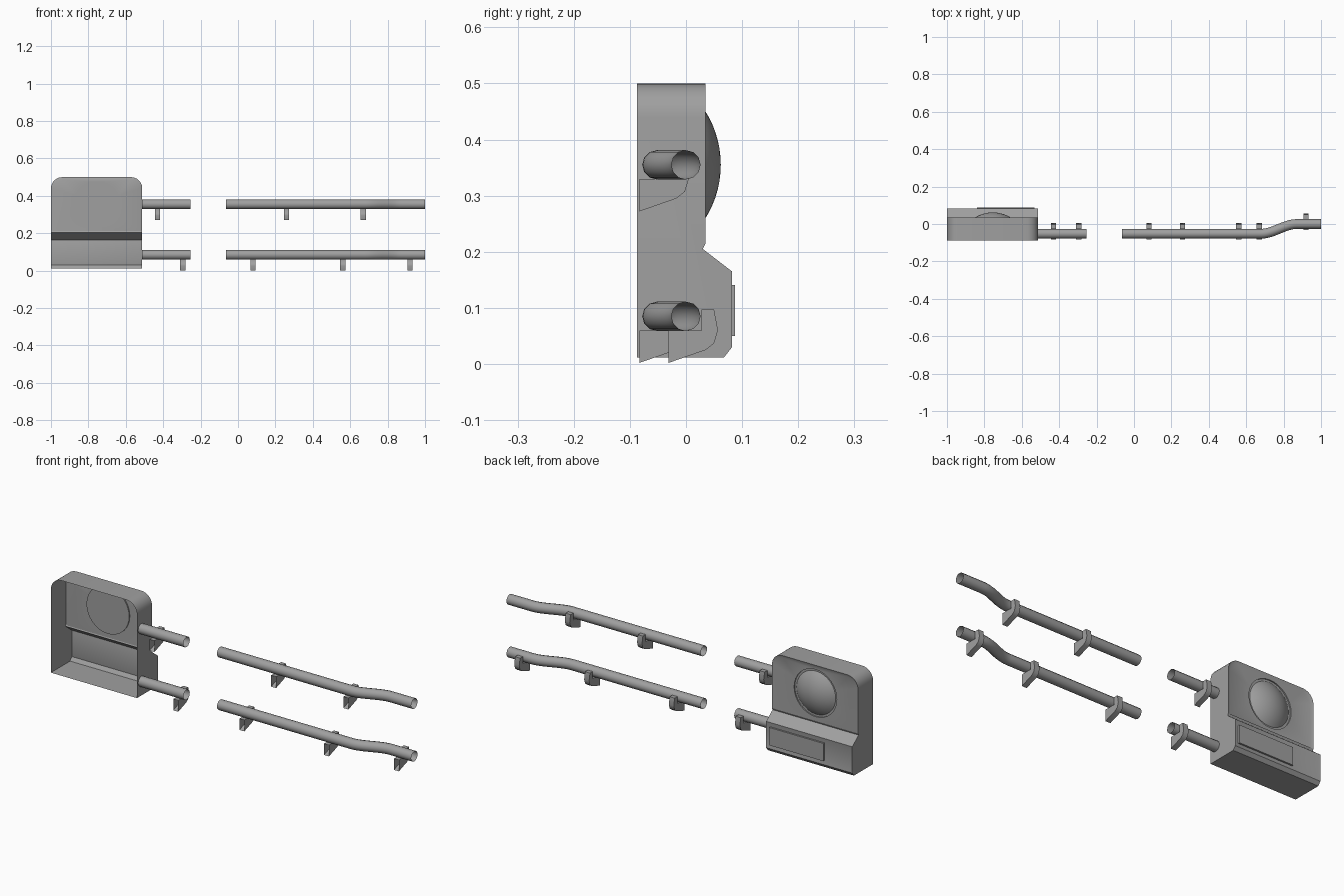
import bpy, bmesh, math
from mathutils import Matrix, Vector

cube = bpy.data.objects.get("Cube")
if cube:
    bpy.data.objects.remove(cube, do_unlink=True)

grey = bpy.data.materials.new("painted_metal_grey")
grey.use_nodes = True
colour = (0.35, 0.35, 0.35, 1)
grey.diffuse_color = colour
grey.node_tree.nodes["Principled BSDF"].inputs["Base Color"].default_value = colour


def smooth(obj):
    bpy.ops.object.select_all(action='DESELECT')
    obj.select_set(True)
    bpy.context.view_layer.objects.active = obj
    bpy.ops.object.shade_smooth_by_angle(angle=math.radians(35))


def finish(bm, name):
    mesh = bpy.data.meshes.new(name)
    bm.to_mesh(mesh)
    bm.free()
    mesh.materials.append(grey)
    obj = bpy.data.objects.new(name, mesh)
    bpy.context.collection.objects.link(obj)
    smooth(obj)
    return obj


def prism(profile, x0, x1):
    """Extrude a closed (y, z) profile along x."""
    bm = bmesh.new()
    face = bm.faces.new([bm.verts.new((x0, y, z)) for y, z in profile])
    new = bmesh.ops.extrude_face_region(bm, geom=[face])["geom"]
    verts = [v for v in new if isinstance(v, bmesh.types.BMVert)]
    bmesh.ops.translate(bm, verts=verts, vec=(x1 - x0, 0, 0))
    if len(bm.faces) == len(profile) + 1:
        bm.faces.new([v for v in bm.verts if v.co.x == x0])
    bmesh.ops.recalc_face_normals(bm, faces=bm.faces)
    return bm


def open_front(bm):
    """Remove the face that sits against the wall."""
    front = min(bm.faces, key=lambda f: f.calc_center_median().y)
    bmesh.ops.delete(bm, geom=[front], context='FACES')


# Housing: side profile with rounded top corners
LEFT, RIGHT, FRONT, BACK = -0.512, -1.0, -0.087, 0.035
lamp_x, lamp_z, lamp_floor = -0.755, 0.355, 0.024
bm = prism([(FRONT, 0.012), (0.068, 0.012), (0.082, 0.03), (0.082, 0.165),
            (0.03, 0.205), (BACK, 0.215), (BACK, 0.5), (FRONT, 0.5)], RIGHT, LEFT)
corners = [e for e in bm.edges if all(v.co.z > 0.49 for v in e.verts)
           and abs(e.verts[0].co.y - e.verts[1].co.y) > 0.05]
bmesh.ops.bevel(bm, geom=corners, offset=0.06, segments=6, profile=0.5, affect='EDGES')
bm.normal_update()

# Recessed upper and lower back panels
backs = [f for f in bm.faces if f.normal.y > 0.99]
upper = max(backs, key=lambda f: f.calc_center_median().z)
lower = min(backs, key=lambda f: f.calc_center_median().z)
bmesh.ops.inset_region(bm, faces=[upper], thickness=0.014, depth=-0.005, use_even_offset=True)
for v in upper.verts:
    if v.co.z < 0.25:
        v.co.z = 0.212
bmesh.ops.inset_region(bm, faces=[lower], thickness=0.014, depth=-0.004, use_even_offset=True)

# Round lamp seat cut into the upper panel
seat_y = upper.verts[0].co.y
border = list(upper.edges)
bmesh.ops.delete(bm, geom=[upper], context='FACES_ONLY')
turn = Matrix.Translation((lamp_x, seat_y, lamp_z)) @ Matrix.Rotation(math.pi / 2, 4, 'X')
ring = bmesh.ops.create_circle(bm, segments=32, radius=0.121, matrix=turn)["verts"]
rim = list({e for v in ring for e in v.link_edges})
bmesh.ops.triangle_fill(bm, edges=border + rim, use_beauty=True, normal=(0, 1, 0))
wall = bmesh.ops.extrude_edge_only(bm, edges=rim)["geom"]
inner = [v for v in wall if isinstance(v, bmesh.types.BMVert)]
for v in inner:
    v.co.y = lamp_floor
floor = [e for e in wall if isinstance(e, bmesh.types.BMEdge)
         and all(v in inner for v in e.verts)]
bmesh.ops.contextual_create(bm, geom=floor)
bmesh.ops.recalc_face_normals(bm, faces=bm.faces)
open_front(bm)
finish(bm, "housing")

# Lamp dome: shallow spherical cap spun round the y axis
bm = bmesh.new()
radius, tip = 0.18, 0.062
reach = math.acos(1 - (tip - lamp_floor) / radius)
verts = []
for i in range(9):
    a = reach * i / 8
    verts.append(bm.verts.new((lamp_x + radius * math.sin(a),
                               tip - radius * (1 - math.cos(a)), lamp_z)))
edges = [bm.edges.new(pair) for pair in zip(verts, verts[1:])]
bmesh.ops.spin(bm, geom=verts + edges, cent=(lamp_x, 0, lamp_z), axis=(0, 1, 0),
               angle=math.tau, steps=32)
bmesh.ops.remove_doubles(bm, verts=bm.verts, dist=0.0005)
bmesh.ops.recalc_face_normals(bm, faces=bm.faces)
if max(bm.faces, key=lambda f: f.calc_center_median().y).normal.y < 0:
    bmesh.ops.reverse_faces(bm, faces=bm.faces)
finish(bm, "lamp_dome")

# Raised cover plate on the lower panel
finish(prism([(0.078, 0.05), (0.087, 0.05), (0.087, 0.141), (0.078, 0.141)],
             -0.84, -0.532), "cover_plate")

# Pipes: open tubes, the long ones stepping away from the wall
PIPE_Y = -0.052
HEIGHTS = {"upper": 0.355, "lower": 0.085}


def pipe(name, points):
    curve = bpy.data.curves.new(name, 'CURVE')
    curve.dimensions = '3D'
    curve.bevel_depth = 0.026
    curve.bevel_resolution = 4
    spline = curve.splines.new('POLY')
    spline.points.add(len(points) - 1)
    for p, co in zip(spline.points, points):
        p.co = (*co, 1)
    curve.materials.append(grey)
    obj = bpy.data.objects.new(name, curve)
    bpy.context.collection.objects.link(obj)
    bpy.ops.object.select_all(action='DESELECT')
    obj.select_set(True)
    bpy.context.view_layer.objects.active = obj
    bpy.ops.object.convert(target='MESH')
    smooth(bpy.context.view_layer.objects.active)


for level, z in HEIGHTS.items():
    pipe(level + "_short_pipe", [(LEFT, PIPE_Y, z), (-0.255, PIPE_Y, z)])
    path = [(-0.065, PIPE_Y, z)]
    for i in range(13):
        t = i / 12
        path.append((0.68 + 0.19 * t, PIPE_Y * (1 - t * t * (3 - 2 * t)), z))
    path.append((1.0, 0, z))
    pipe(level + "_long_pipe", path)

# Hooked wall brackets, profile relative to the pipe centre
HOOK = [(-0.031, -0.083), (0.035, -0.06), (0.05, -0.048), (0.057, -0.025),
        (0.05, 0.012), (0.028, 0.012), (0.028, -0.025), (-0.031, -0.025)]
SPOTS = {"upper": [-0.43, 0.26, 0.67], "lower": [-0.295, 0.08, 0.56, 0.92]}
for level, spots in SPOTS.items():
    for n, x in enumerate(spots, 1):
        y = 0 if x > 0.87 else PIPE_Y
        bm = prism([(y + a, HEIGHTS[level] + b) for a, b in HOOK], x - 0.014, x + 0.014)
        open_front(bm)
        finish(bm, f"{level}_bracket_{n}")
